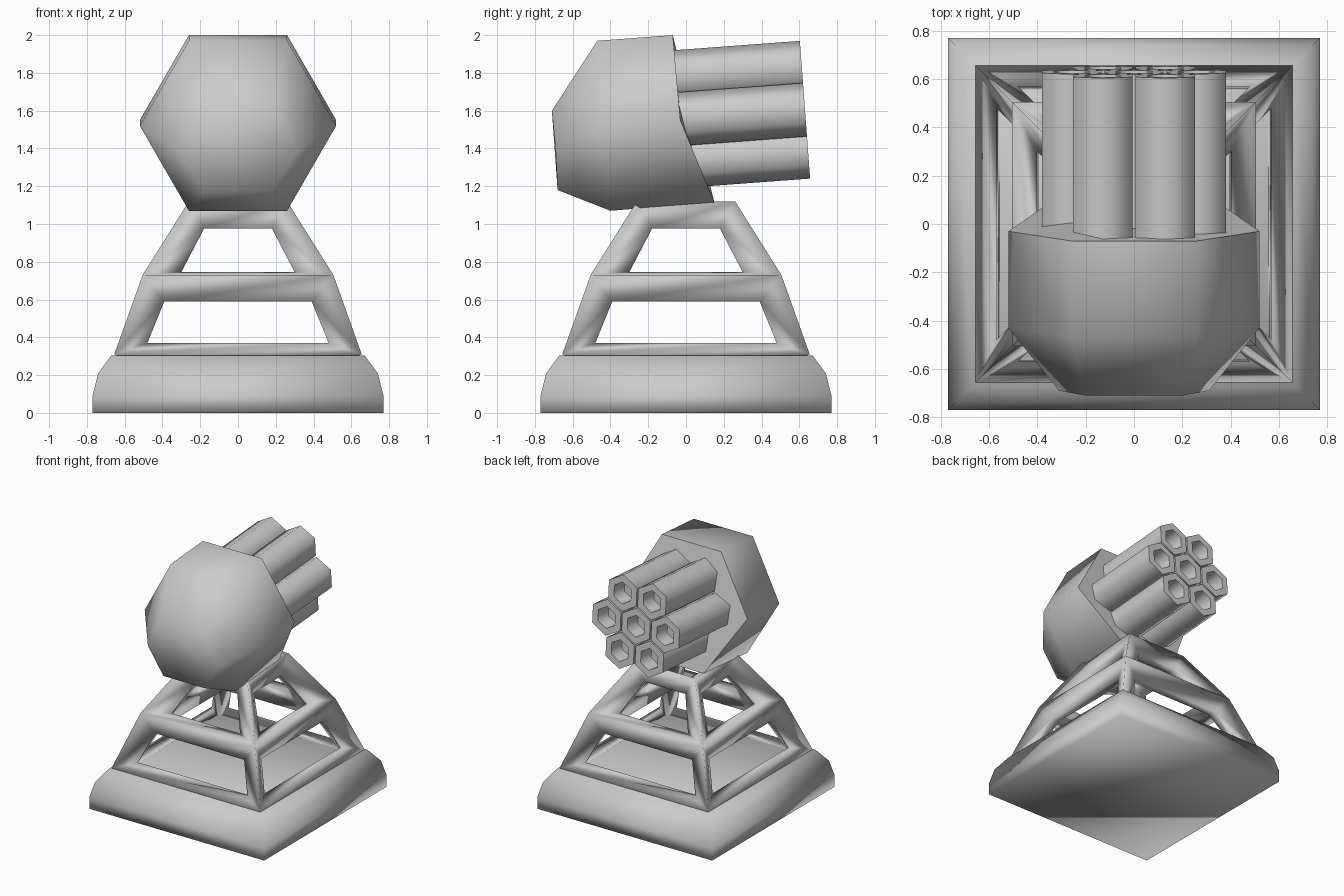
import bpy, bmesh, math
from mathutils import Matrix, Vector

if "Cube" in bpy.data.objects:
    bpy.data.objects.remove(bpy.data.objects["Cube"])


def finish(name, bm, angle=None):
    bmesh.ops.remove_doubles(bm, verts=bm.verts, dist=0.0005)
    bmesh.ops.recalc_face_normals(bm, faces=bm.faces)
    me = bpy.data.meshes.new(name)
    bm.to_mesh(me)
    bm.free()
    ob = bpy.data.objects.new(name, me)
    bpy.context.collection.objects.link(ob)
    bpy.ops.object.select_all(action='DESELECT')
    ob.select_set(True)
    bpy.context.view_layer.objects.active = ob
    if angle:
        bpy.ops.object.shade_smooth_by_angle(angle=math.radians(angle))
    else:
        bpy.ops.object.shade_smooth()
    return ob


def loft(bm, rings):
    """Skin closed rings of points and cap both ends."""
    loops = [[bm.verts.new(p) for p in r] for r in rings]
    n = len(loops[0])
    for a, b in zip(loops, loops[1:]):
        for i in range(n):
            j = (i + 1) % n
            bm.faces.new((a[i], a[j], b[j], b[i]))
    bm.faces.new(loops[0])
    bm.faces.new(loops[-1])


# Square base with rounded shoulder
bm = bmesh.new()
loft(bm, [[(-w, -w, z), (w, -w, z), (w, w, z), (-w, w, z)]
          for w, z in ((.77, 0), (.77, .09), (.74, .21), (.67, .305))])
finish("base", bm)

# Lattice stand: one side panel with two openings, repeated four times
outer = [(.655, .31), (.505, .73), (.26, 1.12)]
inner = [(.55, .27), (.395, .605), (.18, .98)]
# each opening edge: half width, depth, height
holes = [((.48, .57, .37), (.39, .48, .59)),
         ((.30, .403, .745), (.18, .265, .975))]
bm = bmesh.new()
for k in range(4):
    rot = Matrix.Rotation(k * math.pi / 2, 3, 'Z')

    def strip(a, b):
        """Trapezoid between two horizontal edges."""
        pts = [(-a[0], -a[1], a[2]), (a[0], -a[1], a[2]),
               (b[0], -b[1], b[2]), (-b[0], -b[1], b[2])]
        bm.faces.new([bm.verts.new(rot @ Vector(p)) for p in pts])

    def post(a, b, c, d):
        """Mirrored face along a corner post."""
        for s in (-1, 1):
            bm.faces.new([bm.verts.new(rot @ Vector((s * p[0], -p[1], p[2])))
                          for p in (a, b, c, d)])

    for skin in (outer, inner):
        ridge = [(w, w, z) for w, z in skin]
        for i, (lo, hi) in enumerate(holes):
            strip(ridge[i], lo)
            strip(hi, ridge[i + 1])
            post(ridge[i], ridge[i + 1], hi, lo)
        # opening in the top of the stand, and bottom closure
        strip(ridge[2], (.14, .14, 1.05))
    strip((.655, .655, .31), (.55, .55, .27))
finish("lattice_stand", bm)

# Faceted launcher housing: hexagonal rings given as
# half widths and (y, z) at the top, middle and bottom
bm = bmesh.new()
sections = [
    ((.26, -.07, 2.0), (.52, -.03, 1.55), (.26, .15, 1.115)),
    ((.26, -.47, 1.97), (.52, -.43, 1.52), (.26, -.40, 1.07)),
    ((.20, -.71, 1.60), (.31, -.69, 1.39), (.18, -.68, 1.18)),
]
loft(bm, [[p for p in s] + [(-x, y, z) for x, y, z in reversed(s)]
          for s in sections])
finish("launcher_housing", bm, 70)

# Seven hexagonal tubes in a tilted cluster
tilt = Matrix.Rotation(math.radians(4.25), 3, 'X')
muzzle = Vector((0, .63, 1.605))
spacing, radius, length = .258, .142, .72
spots = [(0, 0)] + [(spacing * math.cos(i * math.pi / 3),
                     spacing * math.sin(i * math.pi / 3)) for i in range(6)]
for n, (cx, cz) in enumerate(spots):
    bm = bmesh.new()
    rings = []
    for r, y in ((radius, -length), (radius, 0), (.085, 0), (.075, -.12)):
        rings.append([muzzle + tilt @ Vector(
            (cx + r * math.sin(i * math.pi / 3), y,
             cz + r * math.cos(i * math.pi / 3))) for i in range(6)])
    loft(bm, rings)
    finish(f"launch_tube_{n + 1}", bm, 70)
